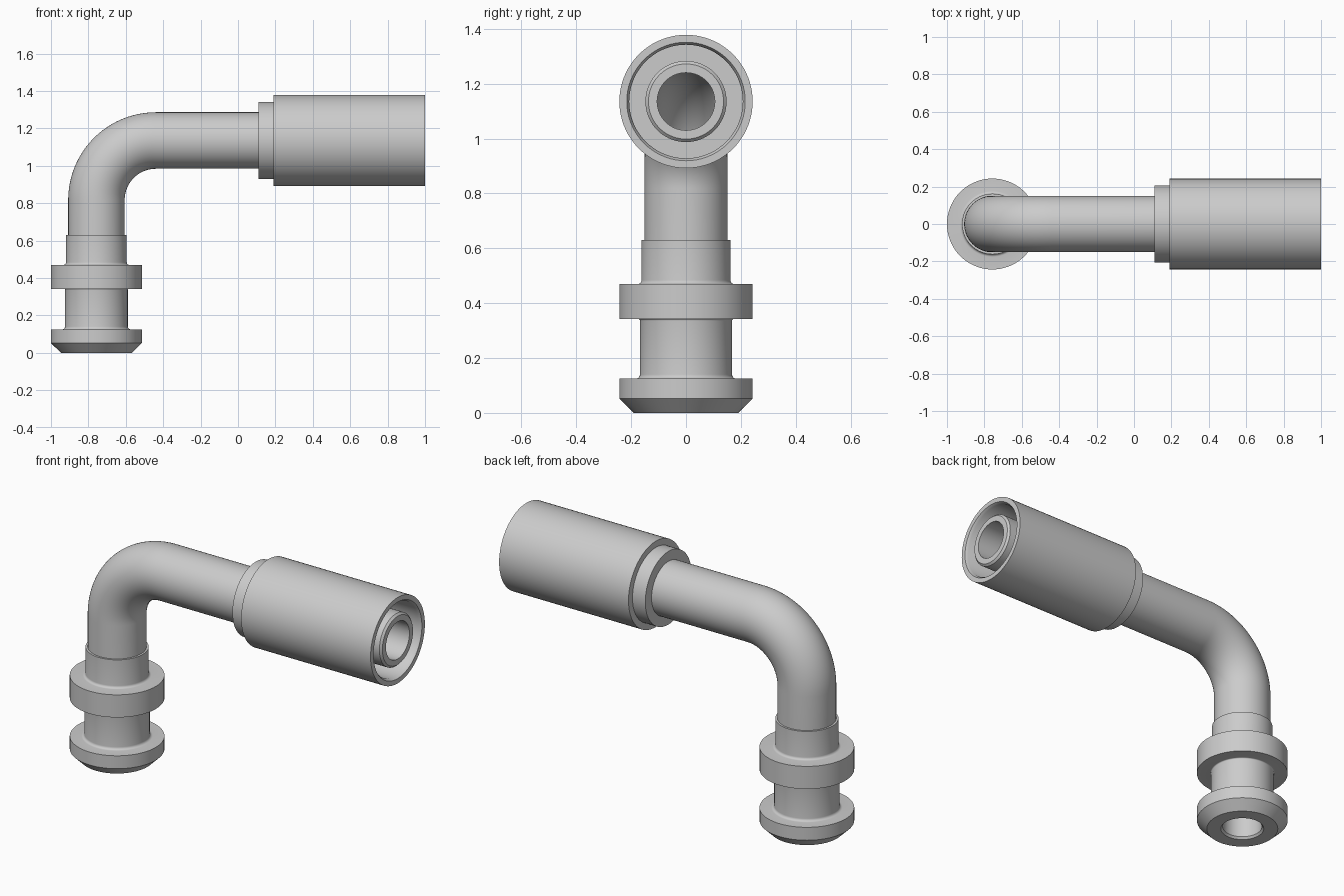
import bpy, bmesh, math
from mathutils import Vector

if "Cube" in bpy.data.objects:
    bpy.data.objects.remove(bpy.data.objects["Cube"])

SEGMENTS = 72
AXIS_X, AXIS_Z = -0.757, 1.135   # centre lines of the two legs
BEND, TUBE, BORE = 0.318, 0.151, 0.105

steel = bpy.data.materials.new("light grey steel")
steel.use_nodes = True
steel.diffuse_color = (0.6, 0.6, 0.6, 1)
steel.node_tree.nodes["Principled BSDF"].inputs["Base Color"].default_value = (0.6, 0.6, 0.6, 1)


def ring_solid(name, rings):
    """Closed skin over rings of (centre, tilt from vertical, radius)."""
    bm = bmesh.new()
    loops = []
    for centre, tilt, radius in rings:
        u = Vector((-math.cos(tilt), 0, math.sin(tilt)))
        v = Vector((0, 1, 0))
        loop = []
        for i in range(SEGMENTS):
            a = math.tau * i / SEGMENTS
            loop.append(bm.verts.new(centre + radius * (u * math.cos(a) + v * math.sin(a))))
        loops.append(loop)
    for k, a in enumerate(loops):
        b = loops[(k + 1) % len(loops)]
        for i in range(SEGMENTS):
            j = (i + 1) % SEGMENTS
            bm.faces.new((a[i], a[j], b[j], b[i]))
    bmesh.ops.recalc_face_normals(bm, faces=bm.faces)
    mesh = bpy.data.meshes.new(name)
    bm.to_mesh(mesh)
    bm.free()
    mesh.materials.append(steel)
    obj = bpy.data.objects.new(name, mesh)
    bpy.context.collection.objects.link(obj)
    bpy.ops.object.select_all(action="DESELECT")
    obj.select_set(True)
    bpy.context.view_layer.objects.active = obj
    bpy.ops.object.shade_smooth_by_angle(angle=math.radians(32))
    return obj


def fillet(r, z, size, steps=5):
    """Concave quarter round rising from a flange onto a neck of radius r."""
    return [(r + size * (1 - math.sin(t)), z + size * (1 - math.cos(t)))
            for t in (math.pi / 2 * i / steps for i in range(steps + 1))]


# Flanged end fitting on the upright leg: (radius, height)
profile = [(0.115, 0), (0.19, 0), (0.243, 0.052), (0.243, 0.125)]
profile += fillet(0.168, 0.125, 0.015)
profile += [(r, 0.342 - z) for r, z in reversed(fillet(0.168, 0, 0.006))]
profile += [(0.243, 0.342), (0.243, 0.47)]
profile += fillet(0.162, 0.47, 0.014)
profile += [(0.162, 0.63), (BORE, 0.63), (BORE, 0.012)]
ring_solid("flanged_fitting", [(Vector((AXIS_X, 0, z)), 0, r) for r, z in profile])

# Hollow bent tube
path = [(Vector((AXIS_X, 0, 0.63)), 0)]
for i in range(25):
    t = math.pi / 2 * i / 24
    path.append((Vector((AXIS_X + BEND * (1 - math.cos(t)), 0,
                         AXIS_Z - BEND + BEND * math.sin(t))), t))
path.append((Vector((0.11, 0, AXIS_Z)), math.pi / 2))
ring_solid("bent_tube", [(c, t, TUBE) for c, t in path]
           + [(c, t, BORE) for c, t in reversed(path)])


def along_x(name, points):
    return ring_solid(name, [(Vector((x, 0, AXIS_Z)), math.pi / 2, r) for r, x in points])


# Collar and inner hose stem, with a chamfered tip
along_x("collar_and_stem", [
    (BORE, 0.11), (0.207, 0.11), (0.207, 0.25), (0.148, 0.25),
    (0.148, 0.989), (0.137, 1.0), (BORE, 1.0)])

# Outer crimp sleeve, open at the hose end
along_x("crimp_sleeve", [
    (0.19, 0.19), (0.243, 0.19), (0.243, 1.0), (0.216, 1.0),
    (0.207, 0.985), (0.207, 0.3), (0.148, 0.3), (0.148, 0.19)])
